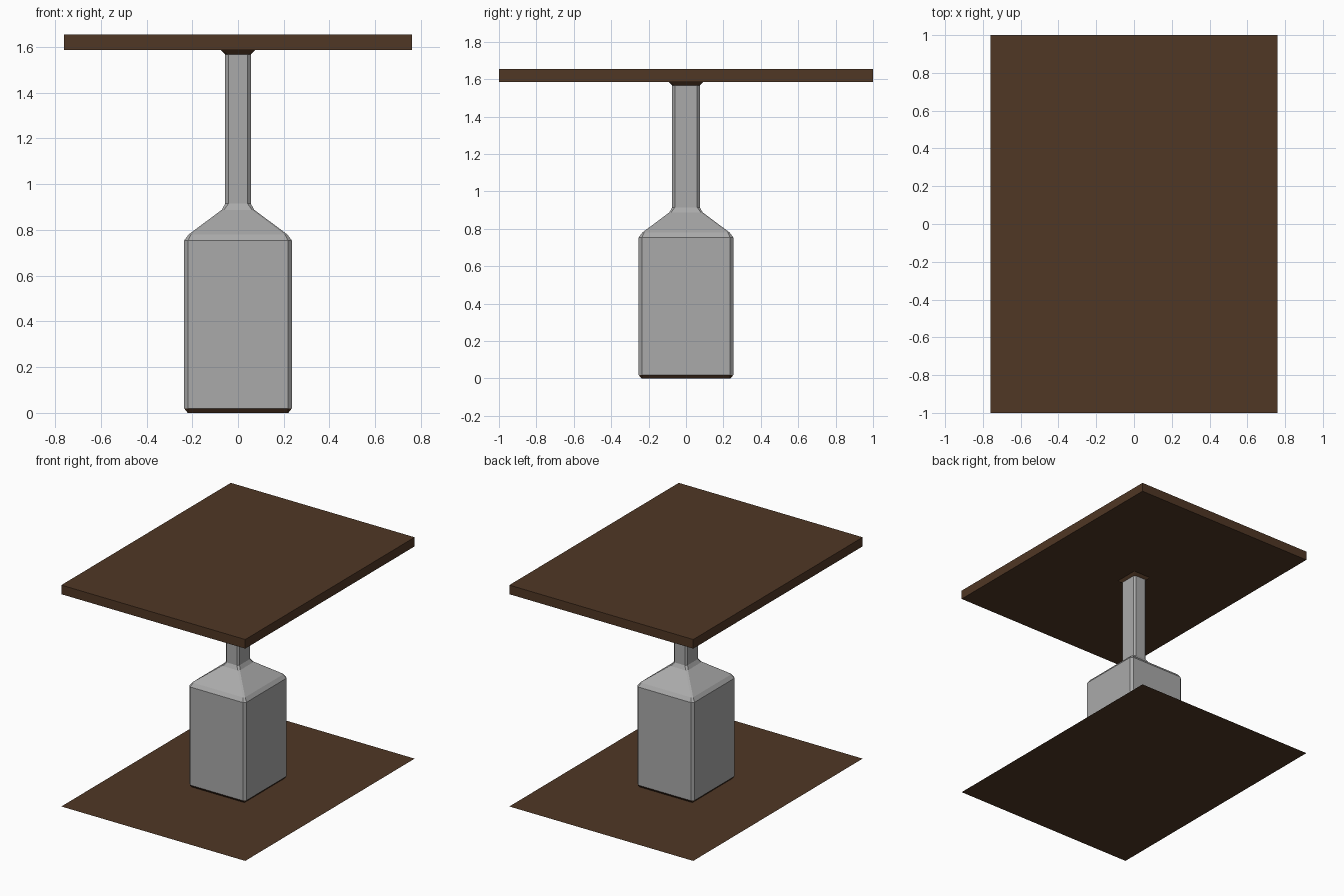
import bpy

if "Cube" in bpy.data.objects:
    bpy.data.objects.remove(bpy.data.objects["Cube"])


def material(name, rgb):
    m = bpy.data.materials.new(name)
    m.diffuse_color = (*rgb, 1.0)
    m.use_nodes = True
    m.node_tree.nodes["Principled BSDF"].inputs["Base Color"].default_value = m.diffuse_color
    return m


grey = material("grey metal", (0.40, 0.40, 0.40))
brown = material("dark brown wood", (0.08, 0.038, 0.018))


def add_mesh(name, verts, faces, mats):
    me = bpy.data.meshes.new(name)
    me.from_pydata(verts, [], faces)
    for m in mats:
        me.materials.append(m)
    ob = bpy.data.objects.new(name, me)
    bpy.context.collection.objects.link(ob)
    return ob


def ring(hx, hy, c, z):
    """Rectangle with chamfered corners, eight points."""
    return [(hx, -hy + c, z), (hx, hy - c, z), (hx - c, hy, z), (-hx + c, hy, z),
            (-hx, hy - c, z), (-hx, -hy + c, z), (-hx + c, -hy, z), (hx - c, -hy, z)]


# Table top
bpy.ops.mesh.primitive_cube_add(size=2, location=(0, 0, 1.62))
top = bpy.context.object
top.name = "table_top"
top.scale = (0.76, 1.0, 0.034)
top.data.materials.append(brown)

# Flat floor sheet
X, Y = 0.76, 1.0
add_mesh("base_sheet", [(-X, -Y, 0), (X, -Y, 0), (X, Y, 0), (-X, Y, 0)],
         [(0, 1, 2, 3)], [brown])

# Pedestal: chamfered block, sloped shoulder, slim neck, brown flares at both ends
sections = [  # half x, half y, corner chamfer, height
    (0.220, 0.238, 0.002, 0.000),
    (0.236, 0.254, 0.018, 0.020),
    (0.236, 0.254, 0.018, 0.753),
    (0.216, 0.234, 0.010, 0.780),
    (0.071, 0.089, 0.010, 0.888),
    (0.056, 0.074, 0.014, 0.915),
    (0.056, 0.074, 0.014, 1.567),
    (0.075, 0.093, 0.003, 1.587),
]
verts = [v for s in sections for v in ring(*s)]
faces = [(8 * r + i, 8 * r + (i + 1) % 8, 8 * r + 8 + (i + 1) % 8, 8 * r + 8 + i)
         for r in range(len(sections) - 1) for i in range(8)]
pedestal = add_mesh("pedestal", verts, faces, [grey, brown])
for p in pedestal.data.polygons:
    p.material_index = 1 if p.center.z < 0.015 or p.center.z > 1.57 else 0
